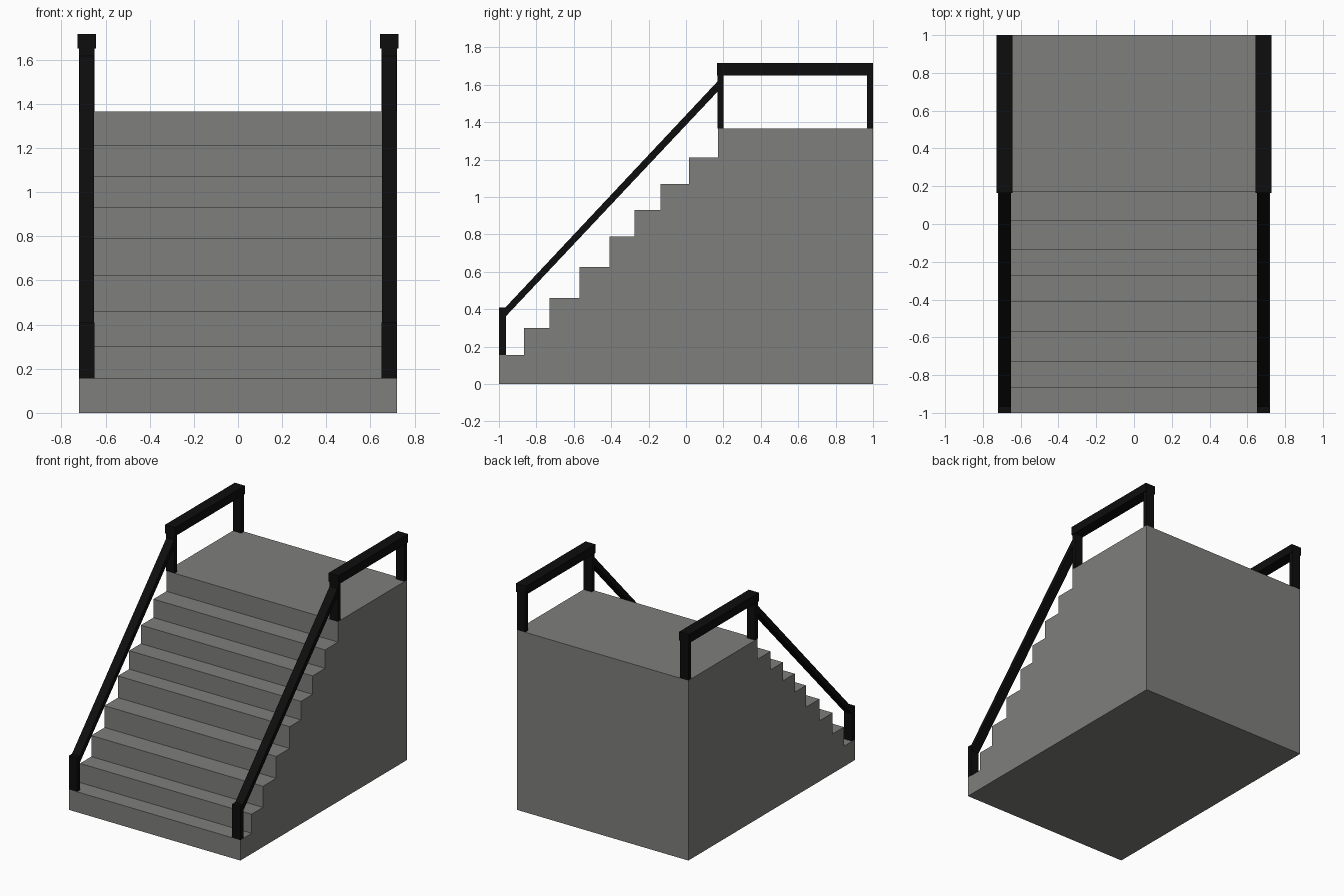
import bpy

if "Cube" in bpy.data.objects:
    bpy.data.objects.remove(bpy.data.objects["Cube"], do_unlink=True)


def material(name, rgb):
    mat = bpy.data.materials.new(name)
    mat.use_nodes = True
    mat.diffuse_color = (*rgb, 1)
    bsdf = next(n for n in mat.node_tree.nodes if n.type == "BSDF_PRINCIPLED")
    bsdf.inputs["Base Color"].default_value = (*rgb, 1)
    return mat


def extrude_profile(name, profile, x0, x1, mat):
    """Extrude a counter-clockwise (y, z) outline from x0 to x1."""
    n = len(profile)
    verts = [(x, y, z) for x in (x0, x1) for y, z in profile]
    faces = [tuple(reversed(range(n))), tuple(range(n, 2 * n))]
    faces += [(i, (i + 1) % n, n + (i + 1) % n, n + i) for i in range(n)]
    mesh = bpy.data.meshes.new(name)
    mesh.from_pydata(verts, [], faces)
    mesh.materials.append(mat)
    obj = bpy.data.objects.new(name, mesh)
    bpy.context.collection.objects.link(obj)
    return obj


def block(y0, y1, z0, z1):
    return [(y0, z0), (y1, z0), (y1, z1), (y0, z1)]


concrete = material("concrete grey", (0.21, 0.215, 0.2))
black = material("rail black", (0.004, 0.004, 0.004))

# Solid staircase with landing: front edge and height of each tread
HALF = 0.72
treads = [(-1, 0.155), (-0.865, 0.3), (-0.73, 0.46), (-0.57, 0.625), (-0.41, 0.79),
          (-0.275, 0.93), (-0.135, 1.07), (0.015, 1.21), (0.17, 1.365)]
landing = treads[-1][1]
outline = [(-1, 0), (1, 0), (1, landing)]
for i in range(len(treads) - 1, -1, -1):
    y, z = treads[i]
    outline.append((y, z))
    if i:
        outline.append((y, treads[i - 1][1]))
extrude_profile("staircase", outline, -HALF, HALF, concrete)

# Railing parts: outline, inner and outer distance from the centre line
railing = {
    "lower_post": (block(-1, -0.963, 0.155, 0.41), 0.65, HALF),
    "sloping_handrail": ([(-0.965, 0.36), (0.18, 1.575), (0.18, 1.63), (-0.965, 0.41)], 0.652, 0.718),
    "landing_front_post": (block(0.168, 0.2, landing, 1.66), 0.65, HALF),
    "landing_back_post": (block(0.967, 1, landing, 1.66), 0.65, HALF),
    "landing_handrail": (block(0.165, 1, 1.65, 1.715), 0.643, 0.727),
}
for name, (profile, inner, outer) in railing.items():
    extrude_profile("left_" + name, profile, inner, outer, black)
    extrude_profile("right_" + name, profile, -outer, -inner, black)
